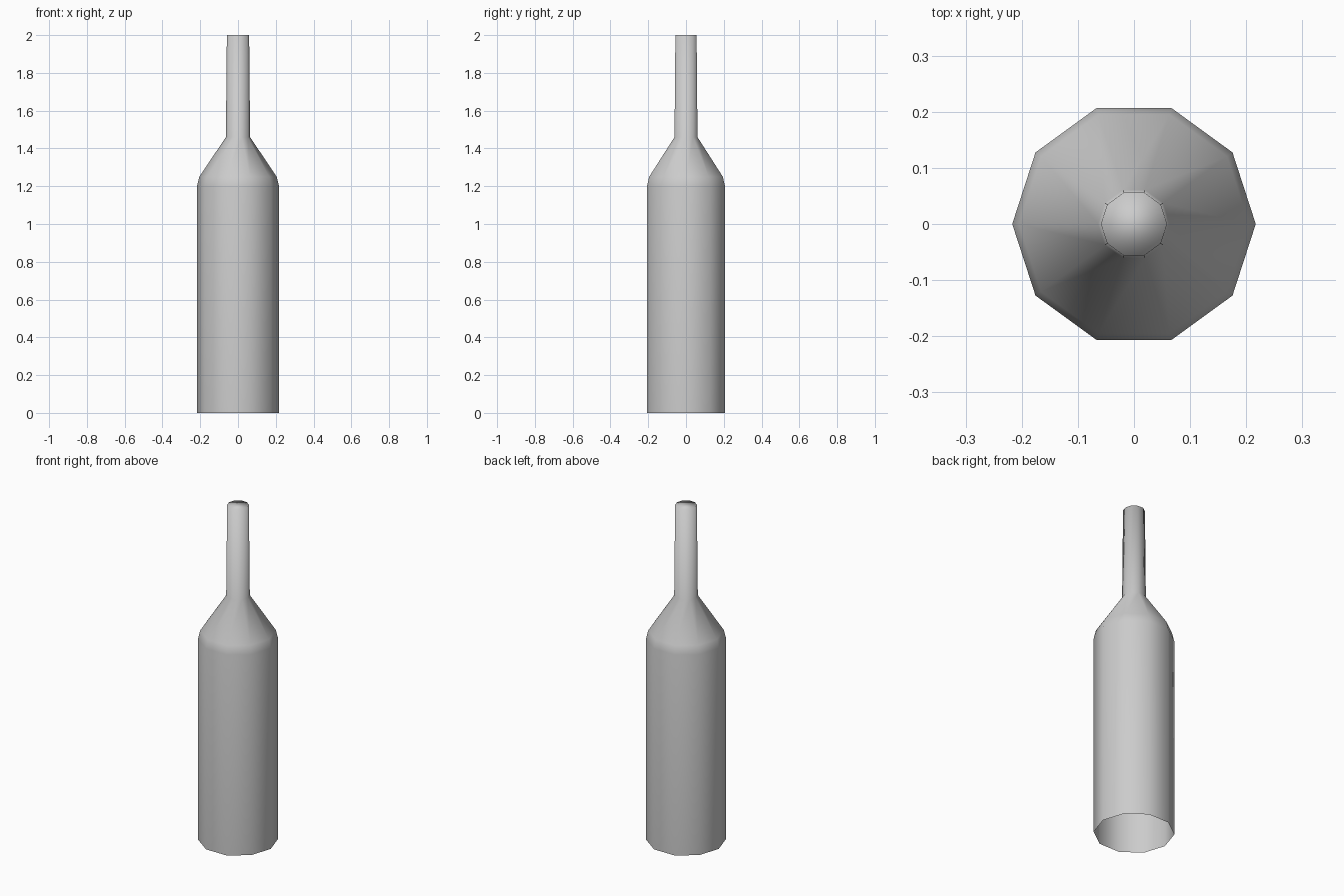
import bpy
import bmesh
from math import cos, sin, tau

cube = bpy.data.objects.get("Cube")
if cube:
    bpy.data.objects.remove(cube, do_unlink=True)

SIDES = 10

# Single plain grey
grey = bpy.data.materials.new("plain grey")
grey.use_nodes = True
colour = (0.6, 0.6, 0.6, 1)
grey.diffuse_color = colour
grey.node_tree.nodes["Principled BSDF"].inputs["Base Color"].default_value = colour

# Radius and height: open base, straight body, rounded shoulder, tapering neck
profile = [(0.217, 0), (0.217, 1.2), (0.205, 1.25),
           (0.064, 1.46), (0.059, 2)]

bm = bmesh.new()
rings = []
for radius, z in profile:
    rings.append([bm.verts.new((radius * cos(tau * i / SIDES),
                                radius * sin(tau * i / SIDES), z))
                  for i in range(SIDES)])

# Walls between neighbouring rings
for low, high in zip(rings, rings[1:]):
    for i in range(SIDES):
        j = (i + 1) % SIDES
        bm.faces.new((low[i], low[j], high[j], high[i]))

# Closed mouth, softly shaded into the neck
bm.faces.new(rings[-1])
for face in bm.faces:
    face.smooth = True

mesh = bpy.data.meshes.new("bottle")
bm.to_mesh(mesh)
bm.free()
mesh.materials.append(grey)
bottle = bpy.data.objects.new("bottle", mesh)
bpy.context.collection.objects.link(bottle)
